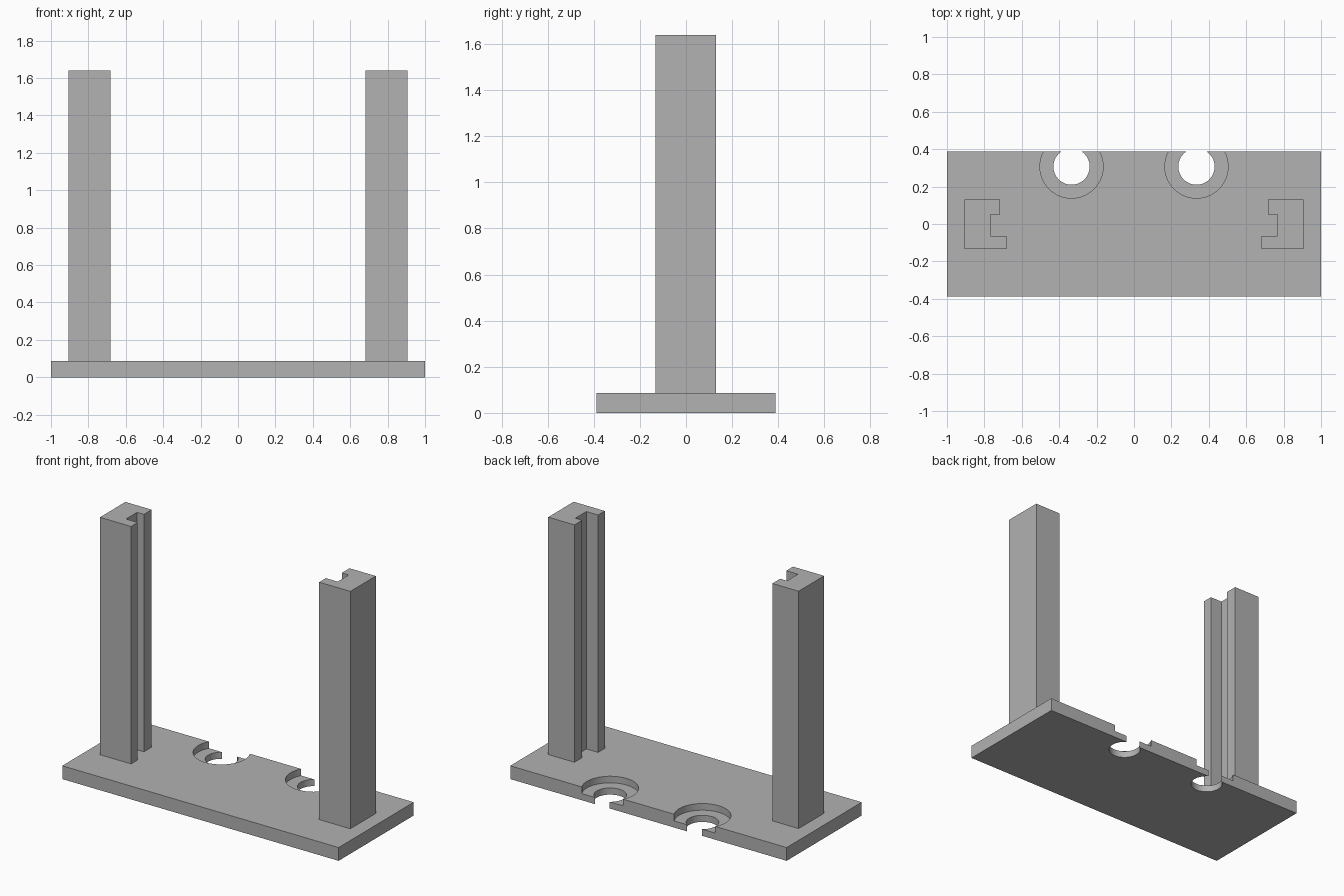
import bpy
import bmesh

default = bpy.data.objects.get("Cube")
if default:
    bpy.data.objects.remove(default, do_unlink=True)

BASE_TOP = 0.087
POST_TOP = 1.64
HALF_DEPTH = 0.388

grey = bpy.data.materials.new("plain grey")
grey.use_nodes = True
colour = (0.445, 0.445, 0.445, 1)
grey.diffuse_color = colour
grey.node_tree.nodes["Principled BSDF"].inputs["Base Color"].default_value = colour


def prism(name, outline, bottom, top):
    """Extrude a flat outline upwards into a solid."""
    bm = bmesh.new()
    face = bm.faces.new([bm.verts.new((x, y, bottom)) for x, y in outline])
    up = bmesh.ops.extrude_face_region(bm, geom=[face])["geom"]
    verts = [v for v in up if isinstance(v, bmesh.types.BMVert)]
    bmesh.ops.translate(bm, verts=verts, vec=(0, 0, top - bottom))
    bmesh.ops.recalc_face_normals(bm, faces=bm.faces)
    mesh = bpy.data.meshes.new(name)
    bm.to_mesh(mesh)
    bm.free()
    mesh.materials.append(grey)
    obj = bpy.data.objects.new(name, mesh)
    bpy.context.collection.objects.link(obj)
    return obj


def cut_round(target, radius, x, y, bottom, top):
    """Cut a vertical round pocket out of the target."""
    bpy.ops.mesh.primitive_cylinder_add(vertices=64, radius=radius, depth=top - bottom,
                                        location=(x, y, (top + bottom) / 2))
    cutter = bpy.context.object
    cutter.hide_render = True
    cutter.data.materials.append(grey)
    mod = target.modifiers.new("pocket", "BOOLEAN")
    mod.operation = "DIFFERENCE"
    mod.solver = "EXACT"
    mod.object = cutter
    bpy.context.view_layer.objects.active = target
    bpy.ops.object.modifier_apply(modifier=mod.name)
    bpy.data.objects.remove(cutter, do_unlink=True)


# Base plate with two stepped holes that break through the back edge
d = HALF_DEPTH
base = prism("base_plate", [(-1, -d), (1, -d), (1, d), (-1, d)], 0, BASE_TOP)
for x in (-0.334, 0.334):
    cut_round(base, 0.169, x, 0.307, BASE_TOP / 2, 0.2)
    cut_round(base, 0.097, x, 0.307, -0.1, 0.2)

# Grooved uprights, mirrored, with the slots facing each other
post = [(0.906, -0.133), (0.906, 0.13), (0.716, 0.13), (0.716, 0.05),
        (0.766, 0.05), (0.766, -0.064), (0.681, -0.064), (0.681, -0.133)]
for name, side in (("left_upright", 1), ("right_upright", -1)):
    prism(name, [(side * x, y) for x, y in post], BASE_TOP, POST_TOP)

# Smooth the round walls and keep the edges sharp
bpy.ops.object.select_all(action="DESELECT")
base.select_set(True)
bpy.context.view_layer.objects.active = base
bpy.ops.object.shade_smooth_by_angle()
